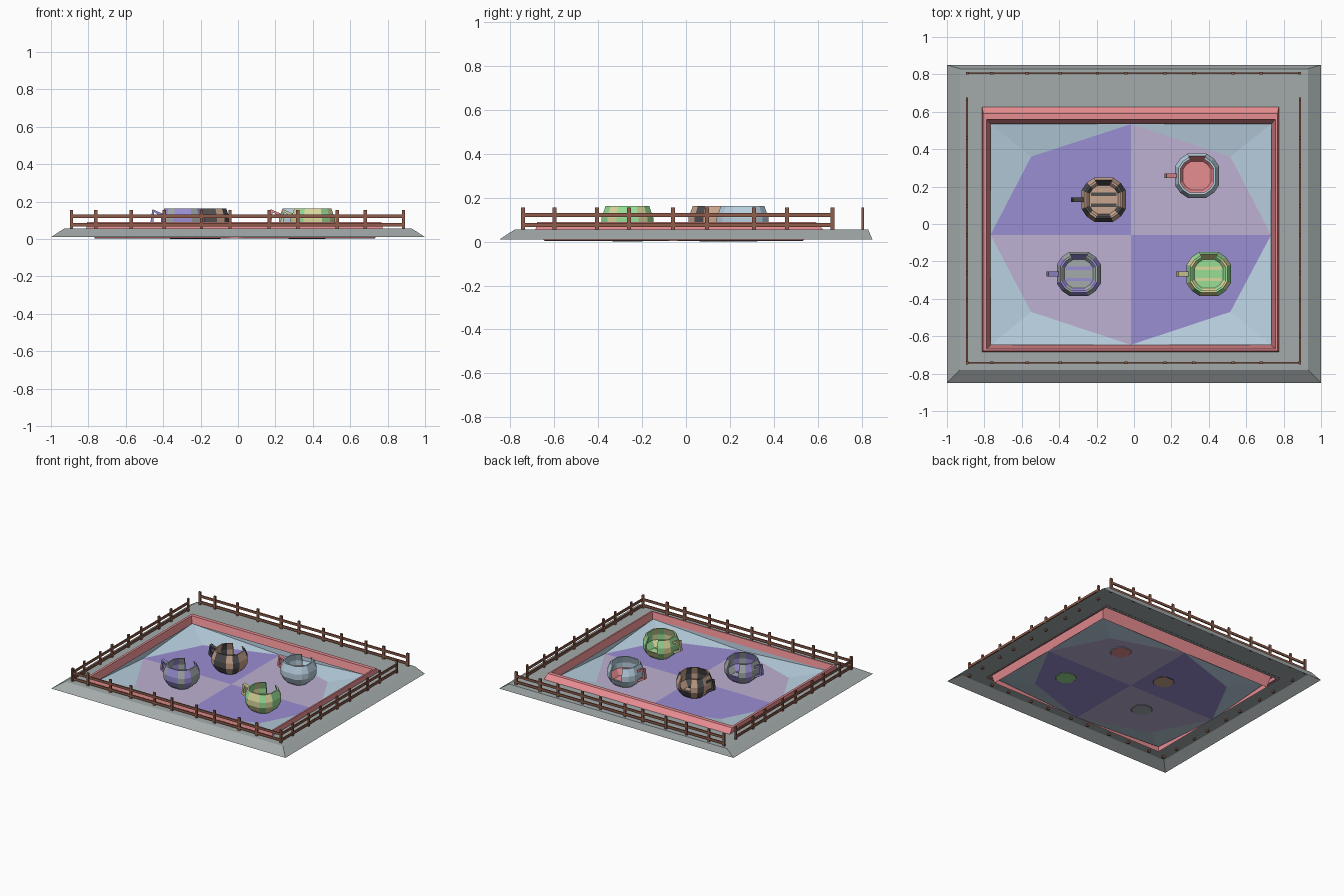
import bpy, math
from mathutils import Vector

if "Cube" in bpy.data.objects:
    bpy.data.objects.remove(bpy.data.objects["Cube"])


def mat(name, r, g, b):
    m = bpy.data.materials.new(name)
    lin = [(c / 255 / 12.92) if c < 10 else ((c / 255 + 0.055) / 1.055) ** 2.4 for c in (r, g, b)]
    m.diffuse_color = (*lin, 1)
    m.use_nodes = True
    m.node_tree.nodes["Principled BSDF"].inputs["Base Color"].default_value = m.diffuse_color
    return m


GREY = mat("grey", 164, 171, 171)
BROWN = mat("wood brown", 142, 92, 74)
PINK = mat("pink", 234, 143, 147)
BLUE = mat("pale blue", 186, 209, 225)
PURPLE = mat("purple", 154, 142, 212)
MAUVE = mat("mauve", 190, 177, 210)
TAN = mat("tan", 200, 165, 142)
DARK = mat("charcoal", 78, 78, 80)
GREEN = mat("green", 152, 222, 150)
YELLOW = mat("yellow", 218, 216, 156)


def build(name, verts, faces, mats, idx=None):
    me = bpy.data.meshes.new(name)
    me.from_pydata([tuple(v) for v in verts], [], faces)
    for m in mats:
        me.materials.append(m)
    if idx:
        for p, i in zip(me.polygons, idx):
            p.material_index = i
    me.update()
    ob = bpy.data.objects.new(name, me)
    bpy.context.collection.objects.link(ob)
    return ob


def rect(x0, x1, y0, y1, z):
    return [(x0, y0, z), (x1, y0, z), (x1, y1, z), (x0, y1, z)]


def rect_rings(name, rings, m):
    """Bridge a chain of rectangles, outermost first."""
    verts = [v for r in rings for v in rect(*r)]
    faces = []
    for k in range(len(rings) - 1):
        for i in range(4):
            j = (i + 1) % 4
            faces.append((k * 4 + i, k * 4 + j, k * 4 + 4 + j, k * 4 + 4 + i))
    return build(name, verts, faces, [m])


# Grey platform with sloped edges
rect_rings("platform", [(-1, 1, -.85, .85, .01), (-.93, .93, -.78, .83, .056),
                        (-.80, .76, -.67, .60, .056)], GREY)

# Pink rim around the pool
rect_rings("pool_rim", [(-.813, .775, -.687, .632, .05), (-.806, .768, -.678, .59, .09),
                        (-.788, .756, -.667, .56, .09), (-.767, .735, -.648, .536, .005)], PINK)

# Octagonal floor in four coloured quarters
CX, CY, ZF = -.017, -.058, .003
octo = [(.733, CY), (.515, .36), (CX, .534), (-.55, .36),
        (-.767, CY), (-.55, -.47), (CX, -.646), (.515, -.47)]
fv = [(CX, CY, ZF)] + [(x, y, ZF) for x, y in octo]
build("dance_floor", fv, [(0, 1 + 2 * q, 2 + 2 * q, 1 + (2 * q + 2) % 8) for q in range(4)],
      [MAUVE, PURPLE], [0, 1, 0, 1])

# Blue corner slopes between the floor and the rim
corners = [(.735, .536, .045), (-.767, .536, .045), (-.767, -.648, .045), (.735, -.648, .045)]
sv = fv[1:] + corners
sf = []
for q in range(4):
    a, b, c = 2 * q, 2 * q + 1, (2 * q + 2) % 8
    sf += [(a, 8 + q, b), (b, 8 + q, c)]
    sf.append((8 + q, 8 + (q + 1) % 4, c))
build("corner_slopes", sv, sf, [BLUE])


# Fences: square posts with two rails
def add_box(verts, faces, lo, hi):
    n = len(verts)
    verts += rect(lo[0], hi[0], lo[1], hi[1], lo[2]) + rect(lo[0], hi[0], lo[1], hi[1], hi[2])
    faces += [tuple(n + i for i in f) for f in
              ((3, 2, 1, 0), (4, 5, 6, 7), (0, 1, 5, 4), (1, 2, 6, 5), (2, 3, 7, 6), (3, 0, 4, 7))]


def fence(name, axis, offset, posts):
    verts, faces = [], []

    def put(a, b, w, z0, z1):
        lo, hi = (a, offset - w, z0), (b, offset + w, z1)
        if axis == 'y':
            lo, hi = (lo[1], lo[0], z0), (hi[1], hi[0], z1)
        add_box(verts, faces, lo, hi)
    for p in posts:
        put(p - .009, p + .009, .006, .04, .155)
    for z in (.067, .112):
        put(posts[0], posts[-1], .0045, z, z + .018)
    build(name, verts, faces, [BROWN])


long_posts = [-.89, -.76, -.57, -.395, -.195, -.043, .166, .32, .53, .68, .885]
side_posts = [-.742, -.60, -.405, -.26, -.06, .095, .31, .46, .668]
fence("front_fence", 'x', -.742, long_posts)
fence("back_fence", 'x', .806, long_posts)
fence("left_fence", 'y', -.893, side_posts)
fence("right_fence", 'y', .888, side_posts)

# Cup cross-section: outside going up, then inside going down (radius, height)
PROFILE = [(.066, 0), (.098, .028), (.118, .07), (.118, .11), (.099, .163),
           (.089, .163), (.106, .11), (.106, .07), (.076, .028)]
ANGLES = [math.radians(90 * q + d) for q in range(4) for d in (-23, 23, 45)]


def cup(name, cx, cy, main, stripe, handle_mat, solid=False):
    n, m = len(ANGLES), len(PROFILE)
    k = 1 / math.cos(math.radians(23))
    verts = [(cx + r * k * math.cos(a), cy + r * k * math.sin(a), z)
             for a in ANGLES for r, z in PROFILE]
    faces, idx = [], []
    for i in range(n):
        j = (i + 1) % n
        for p in range(m - 1):
            # the back panel (facing +y) is the doorway
            if i == 3 and 2 <= p <= 6:
                continue
            faces.append((i * m + p, j * m + p, j * m + p + 1, i * m + p + 1))
            if solid:
                idx.append(1 if p >= 7 else 0)
            else:
                idx.append(i % 2)
    # doorway jambs and sill
    faces += [tuple(3 * m + p for p in range(2, 8)), tuple(4 * m + p for p in range(7, 1, -1)),
              (3 * m + 2, 4 * m + 2, 4 * m + 7, 3 * m + 7)]
    idx += [0, 0, 0]
    # underside and seat floor
    faces += [tuple(i * m for i in reversed(range(n))), tuple(i * m + m - 1 for i in range(n))]
    idx += [1, 1] if solid else [0, 0]
    build(name, verts, faces, [main, stripe], idx)

    # stripes across the seat floor
    if not solid:
        sv, sf = [], []
        for y in (-.03, .03):
            add_box(sv, sf, (cx - .068, cy + y - .009, .026), (cx + .068, cy + y + .009, .031))
        build(name + "_floor_stripes", sv, sf, [stripe])

    # handle on the left: a square bar swept along a bent path
    path = [Vector(p) for p in ((-.105, .125), (-.158, .152), (-.166, .085), (-.112, .055))]
    hv, hf = [], []
    for t, pt in enumerate(path):
        d = (path[min(t + 1, 3)] - path[max(t - 1, 0)]).normalized()
        nrm = Vector((-d.y, d.x)) * .009
        for s, y in ((1, -.013), (1, .013), (-1, .013), (-1, -.013)):
            hv.append((cx + pt.x + s * nrm.x, cy + y, pt.y + s * nrm.y))
    for t in range(3):
        for e in range(4):
            f = (e + 1) % 4
            hf.append((t * 4 + e, t * 4 + f, t * 4 + 4 + f, t * 4 + 4 + e))
    build(name + "_handle", hv, hf, [handle_mat])


cup("brown_cup", -.162, .130, TAN, DARK, DARK)
cup("purple_cup", -.295, -.267, GREY, PURPLE, PURPLE)
cup("green_cup", .400, -.267, GREEN, YELLOW, YELLOW)
cup("blue_cup", .337, .258, BLUE, PINK, PINK, solid=True)

# Consistent outward normals on closed parts
import bmesh
for ob in bpy.data.objects:
    if "cup" in ob.name:
        bm = bmesh.new()
        bm.from_mesh(ob.data)
        bmesh.ops.recalc_face_normals(bm, faces=bm.faces)
        bm.to_mesh(ob.data)
        bm.free()
